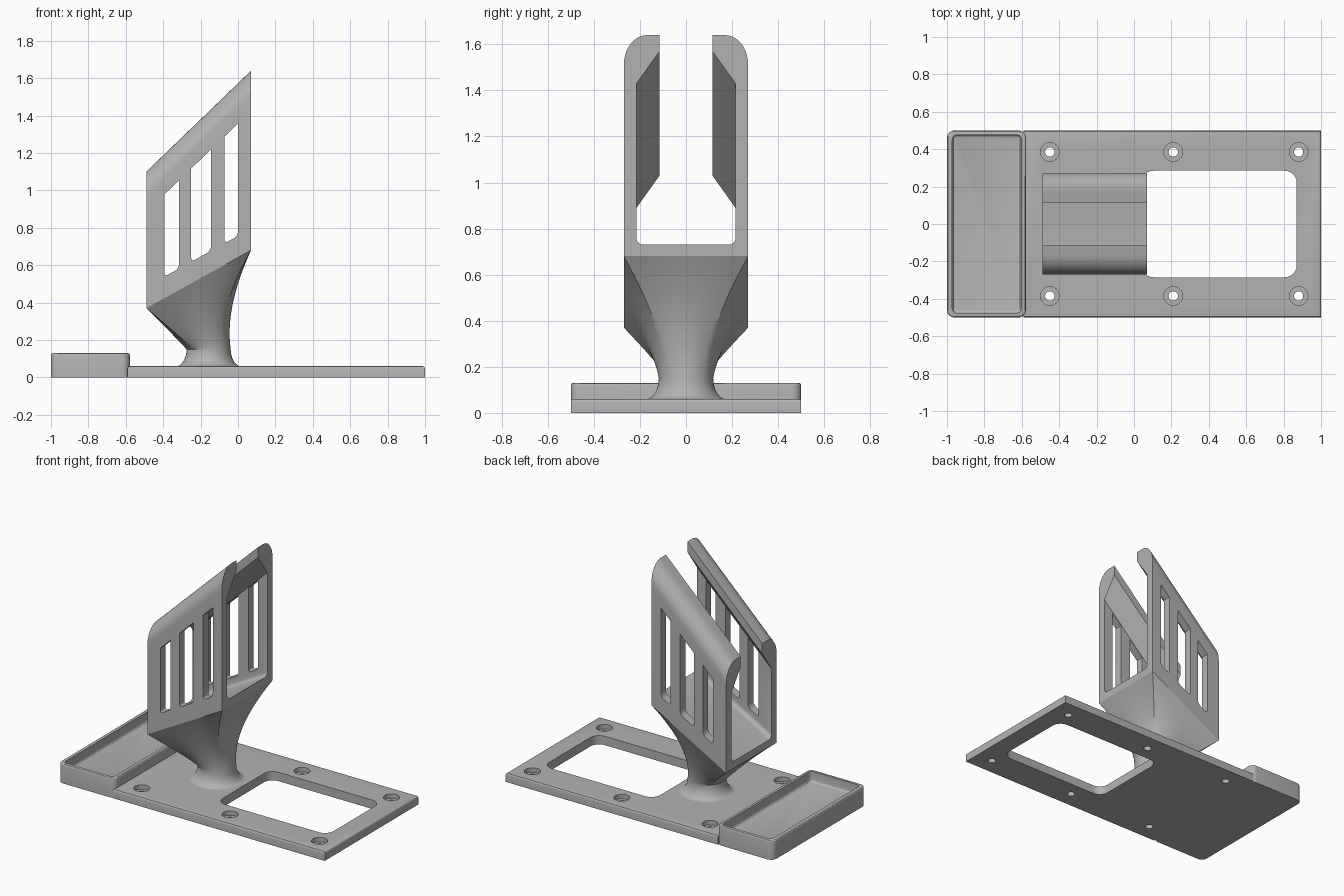
import bpy, bmesh, math
from mathutils import Vector

if "Cube" in bpy.data.objects:
    bpy.data.objects.remove(bpy.data.objects["Cube"])

grey = bpy.data.materials.new("grey plastic")
grey.diffuse_color = (0.45, 0.45, 0.45, 1)
grey.use_nodes = True
grey.node_tree.nodes["Principled BSDF"].inputs["Base Color"].default_value = grey.diffuse_color


def loft(name, rings, caps=True, bevel=0, bevel_z=0):
    """Skin closed rings of points; optionally bevel the edges lying at bevel_z."""
    bm = bmesh.new()
    vs = [[bm.verts.new(p) for p in r] for r in rings]
    n = len(rings[0])
    for a, b in zip(vs, vs[1:]):
        for i in range(n):
            bm.faces.new((a[i], a[(i + 1) % n], b[(i + 1) % n], b[i]))
    if caps:
        bm.faces.new(vs[0][::-1])
        bm.faces.new(vs[-1])
    bmesh.ops.recalc_face_normals(bm, faces=bm.faces)
    if bevel:
        edges = [e for e in bm.edges if all(abs(v.co.z - bevel_z) < 1e-5 for v in e.verts)]
        bmesh.ops.bevel(bm, geom=edges, offset=bevel, segments=3, profile=0.5, affect='EDGES')
    me = bpy.data.meshes.new(name)
    bm.to_mesh(me)
    bm.free()
    me.materials.append(grey)
    ob = bpy.data.objects.new(name, me)
    bpy.context.collection.objects.link(ob)
    return ob


def rounded(pts, radii, seg=6):
    """Round polygon corners with quadratic-weighted arcs."""
    out = []
    for i, (p, r) in enumerate(zip(pts, radii)):
        p = Vector(p)
        if r == 0:
            out.append(p)
            continue
        a = p + (Vector(pts[i - 1]) - p).normalized() * r
        b = p + (Vector(pts[(i + 1) % len(pts)]) - p).normalized() * r
        for k in range(seg + 1):
            t = k / seg * math.pi / 2
            out.append(p + (a - p) * (1 - math.sin(t)) + (b - p) * (1 - math.cos(t)))
    return out


def slab(name, x0, x1, y0, y1, z0, z1, r=(0, 0, 0, 0), **kw):
    o = rounded([(x0, y0), (x1, y0), (x1, y1), (x0, y1)], r)
    return loft(name, [[(p.x, p.y, z) for p in o] for z in (z0, z1)], **kw)


def disc(name, x, y, r, z0, z1, n=32):
    c = [(x + r * math.cos(i * math.tau / n), y + r * math.sin(i * math.tau / n)) for i in range(n)]
    return loft(name, [[(a, b, z) for a, b in c] for z in (z0, z1)])


def cut(ob, cutters):
    for c in cutters:
        c.hide_render = True
        m = ob.modifiers.new("cut", 'BOOLEAN')
        m.operation, m.solver, m.object = 'DIFFERENCE', 'EXACT', c
        bpy.context.view_layer.objects.active = ob
        bpy.ops.object.modifier_apply(modifier=m.name)
        bpy.data.objects.remove(c)


# Base plate with window and six counterbored screw holes
plate = slab("base_plate", -0.59, 1, -0.5, 0.5, 0, 0.06, bevel=0.012, bevel_z=0.06)
tools = [slab("window", 0.04, 0.87, -0.285, 0.285, -0.1, 0.2, r=(0.065,) * 4)]
for x in (-0.45, 0.21, 0.88):
    for y in (-0.385, 0.385):
        tools += [disc("bore", x, y, 0.05, 0.03, 0.2), disc("hole", x, y, 0.025, -0.1, 0.2)]
cut(plate, tools)

# Raised tray with a shallow pocket
tray = slab("tray", -1, -0.578, -0.5, 0.5, 0, 0.13, r=(0.04,) * 4, bevel=0.01, bevel_z=0.13)
cut(tray, [slab("pocket", -0.972, -0.602, -0.476, 0.476, 0.06, 0.2, r=(0.025,) * 4,
                bevel=0.015, bevel_z=0.06)])

# Holder: U section with inward lips, sheared between its two ends
X0, X1 = -0.49, 0.07


def bottom(x):
    return 0.37 + (x - X0) / (X1 - X0) * 0.31


def top(x):
    return 1.10 + (x - X0) / (X1 - X0) * 0.54


def section(x):
    b, t = bottom(x), top(x)
    half = [(0.27, b)]
    half += [(0.17 + 0.1 * math.cos(a), t - 0.13 + 0.13 * math.sin(a))
             for a in (k * math.pi / 20 for k in range(11))]
    half += [(0.115, t), (0.115, t - 0.07), (0.215, t - 0.21)]
    half += [(0.185 + 0.03 * math.cos(a), b + 0.08 - 0.03 * math.sin(a))
             for a in (k * math.pi / 10 for k in range(6))]
    full = half + [(-y, z) for y, z in half[::-1]]
    return [(x, y, z) for y, z in full]


holder = loft("holder", [section(X0), section(X1)])
slots = []
for a, b in ((-0.393, -0.315), (-0.25, -0.145), (-0.072, 0.0)):
    o = rounded([(a, top(a) - 0.215), (a, bottom(a) + 0.115),
                 (b, bottom(b) + 0.115), (b, top(b) - 0.215)], (0, 0.02, 0.025, 0))
    slots.append(loft("slot", [[(p.x, y, p.y) for p in o] for y in (-0.4, 0.4)]))
cut(holder, slots)

# Post: flared round foot, narrow neck, blending to the holder's sloping rectangle
N, CX, R, ZN = 64, -0.157, 0.118, 0.15
dirs = [(math.cos(i * math.tau / N), math.sin(i * math.tau / N)) for i in range(N)]
rings = []
for k in range(7):
    a = k / 6 * math.pi / 2
    r, z = R + 0.06 * (1 - math.sin(a)), 0.058 + (ZN - 0.058) * (1 - math.cos(a))
    rings.append([(CX + r * c, r * s, z) for c, s in dirs])
for k in range(1, 17):
    t = k / 16
    ring = []
    for c, s in dirs:
        m = max(abs(c), abs(s))
        x = (X0 + X1) / 2 + 0.28 * c / m
        end = Vector((x, 0.27 * s / m, bottom(x)))
        f = 0.17 + 0.25 * (x - X0) / (X1 - X0)
        start = Vector((CX + R * c, R * s, ZN))
        mid = Vector((start.x - 0.032, start.y * 1.15, ZN + (end.z - ZN) * f))
        ring.append(start * (1 - t) ** 2 + mid * 2 * t * (1 - t) + end * t * t)
    rings.append(ring)
post = loft("post", rings, caps=False)

# Smooth curved parts, keep edges crisp
for ob in (plate, tray, holder, post):
    bpy.ops.object.select_all(action='DESELECT')
    ob.select_set(True)
    bpy.context.view_layer.objects.active = ob
    bpy.ops.object.shade_smooth_by_angle(angle=math.radians(30))
